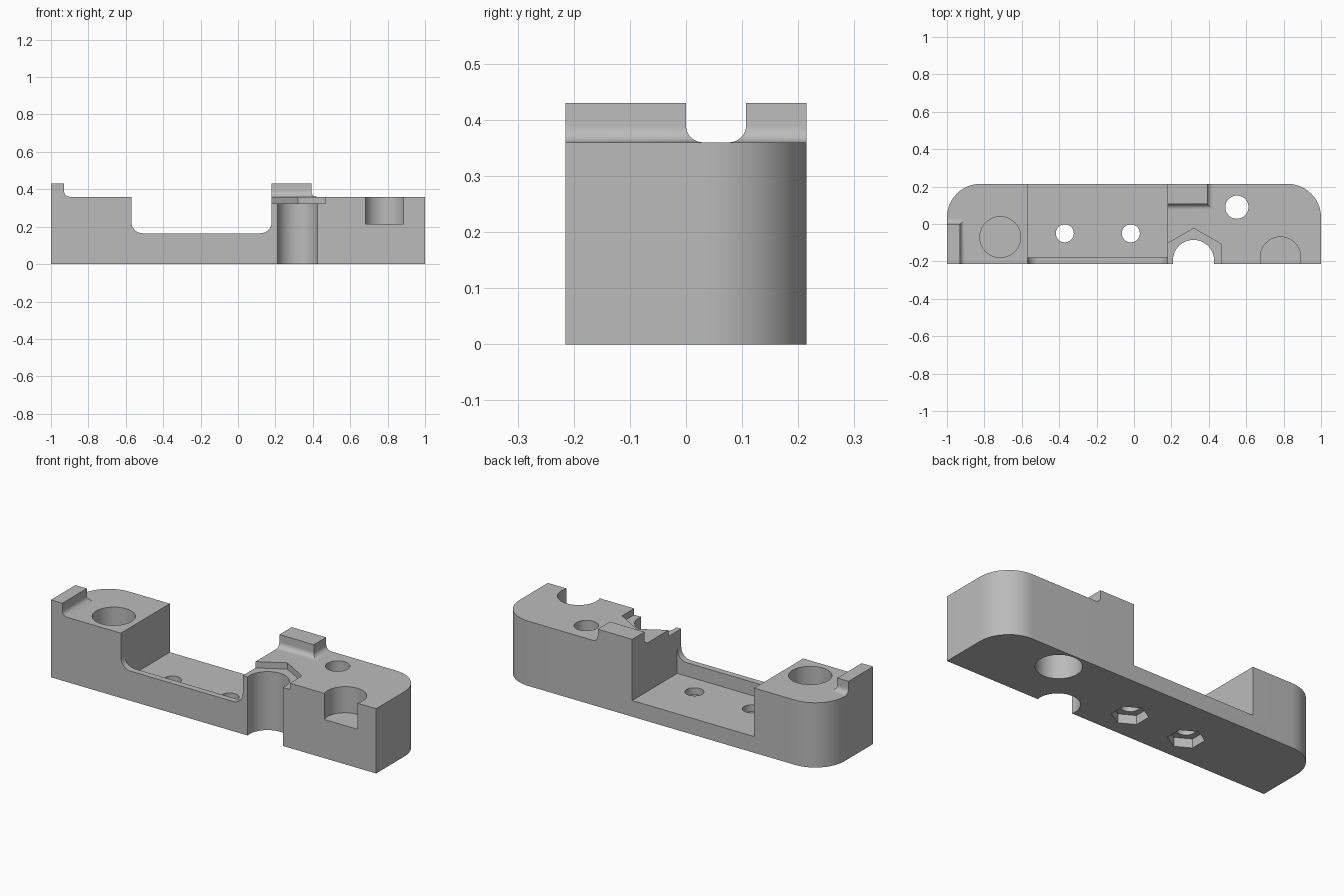
import bpy, bmesh
from math import sin, cos, pi, radians

if "Cube" in bpy.data.objects:
    bpy.data.objects.remove(bpy.data.objects["Cube"])

grey = bpy.data.materials.new("plain grey")
grey.use_nodes = True
grey.diffuse_color = (0.5, 0.5, 0.5, 1)
grey.node_tree.nodes["Principled BSDF"].inputs["Base Color"].default_value = (0.5, 0.5, 0.5, 1)

TOP, RAISED, FLOOR, LIP = 0.36, 0.43, 0.09, 0.165
HALF_Y, WALL_L, WALL_R, LIP_BACK = 0.215, -0.57, 0.18, -0.18
OVER = 0.6


def loft(name, rings):
    """Closed solid through a stack of equal-length rings of points."""
    bm = bmesh.new()
    rows = [[bm.verts.new(p) for p in ring] for ring in rings]
    n = len(rows[0])
    bm.faces.new(rows[0])
    bm.faces.new(rows[-1])
    for a, b in zip(rows, rows[1:]):
        for i in range(n):
            bm.faces.new((a[i], a[(i + 1) % n], b[(i + 1) % n], b[i]))
    bmesh.ops.recalc_face_normals(bm, faces=bm.faces)
    mesh = bpy.data.meshes.new(name)
    bm.to_mesh(mesh)
    bm.free()
    mesh.materials.append(grey)
    ob = bpy.data.objects.new(name, mesh)
    bpy.context.collection.objects.link(ob)
    return ob


def arc(cx, cy, r, start, end, steps=16):
    angles = [radians(start + (end - start) * i / steps) for i in range(steps + 1)]
    return [(cx + r * cos(a), cy + r * sin(a)) for a in angles]


def prism(name, outline, z0, z1):
    return loft(name, [[(x, y, z) for x, y in outline] for z in (z0, z1)])


def cut(target, cutter):
    mod = target.modifiers.new("cut", 'BOOLEAN')
    mod.operation, mod.solver, mod.object = 'DIFFERENCE', 'EXACT', cutter
    bpy.context.view_layer.objects.active = target
    bpy.ops.object.modifier_apply(modifier=mod.name)
    bpy.data.objects.remove(cutter)


def bore(target, x, y, r, z0, z1, sides=64):
    """Vertical hole; six sides gives a nut pocket with points along y."""
    outline = [(x + r * sin(2 * pi * i / sides), y + r * cos(2 * pi * i / sides))
               for i in range(sides)]
    cut(target, prism("bore_cutter", outline, z0, z1))


# Block with rounded back corners
R = 0.18
outline = [(-1, -HALF_Y), (1, -HALF_Y)]
outline += arc(1 - R, HALF_Y - R, R, 0, 90) + arc(R - 1, HALF_Y - R, R, 90, 180)
body = prism("clamp_body", outline, 0, TOP)

# Central channel, sharp behind the lip
cut(body, prism("channel_cutter", [(WALL_L, LIP_BACK), (WALL_R, LIP_BACK),
                                   (WALL_R, OVER), (WALL_L, OVER)], FLOOR, OVER))

# Rounded opening above the front lip
f = 0.06
opening = [(WALL_R, OVER), (WALL_L, OVER)]
opening += arc(WALL_L + f, LIP + f, f, 180, 270, 10) + arc(WALL_R - f, LIP + f, f, 270, 360, 10)
cut(body, loft("lip_cutter", [[(x, y, z) for x, z in opening] for y in (-0.4, LIP_BACK)]))

# Half-open bolt passage with a nut seat at its top
bore(body, 0.318, -0.195, 0.11, -0.1, OVER)
bore(body, 0.32, -0.195, 0.172, 0.325, OVER, 6)

# Blind magnet pockets
bore(body, -0.715, -0.07, 0.109, 0.215, OVER)
bore(body, 0.783, -0.177, 0.108, 0.215, OVER)

# Counterbored hole on the right
bore(body, 0.55, 0.09, 0.062, -0.1, OVER)
bore(body, 0.55, 0.09, 0.115, -0.1, 0.18)

# Channel screw holes with nut pockets underneath
for x in (-0.37, -0.017):
    bore(body, x, -0.05, 0.048, -0.1, OVER)
    bore(body, x, -0.05, 0.092, -0.1, 0.05, 6)


def raised_stop(name, x0, x1, y0, y1, back_free):
    """Block with a concave fillet on its right side and one y side."""
    r, rings = 0.03, []
    for i in range(9):
        a = i / 8 * pi / 2
        o, z = r * (1 - sin(a)), TOP + r * (1 - cos(a))
        ya, yb = (y0, y1 + o) if back_free else (y0 - o, y1)
        rings.append([(x0, ya, z), (x1 + o, ya, z), (x1 + o, yb, z), (x0, yb, z)])
    rings.append([(x, y, RAISED) for x, y, z in rings[-1]])
    return loft(name, rings)


# Raised locating stops
stops = [raised_stop("left_stop", -1, -0.93, -HALF_Y, 0, True),
         raised_stop("back_stop", WALL_R, 0.392, 0.107, HALF_Y, False)]

for ob in [body] + stops:
    bpy.ops.object.select_all(action='DESELECT')
    ob.select_set(True)
    bpy.context.view_layer.objects.active = ob
    bpy.ops.object.shade_smooth_by_angle(angle=radians(30))
